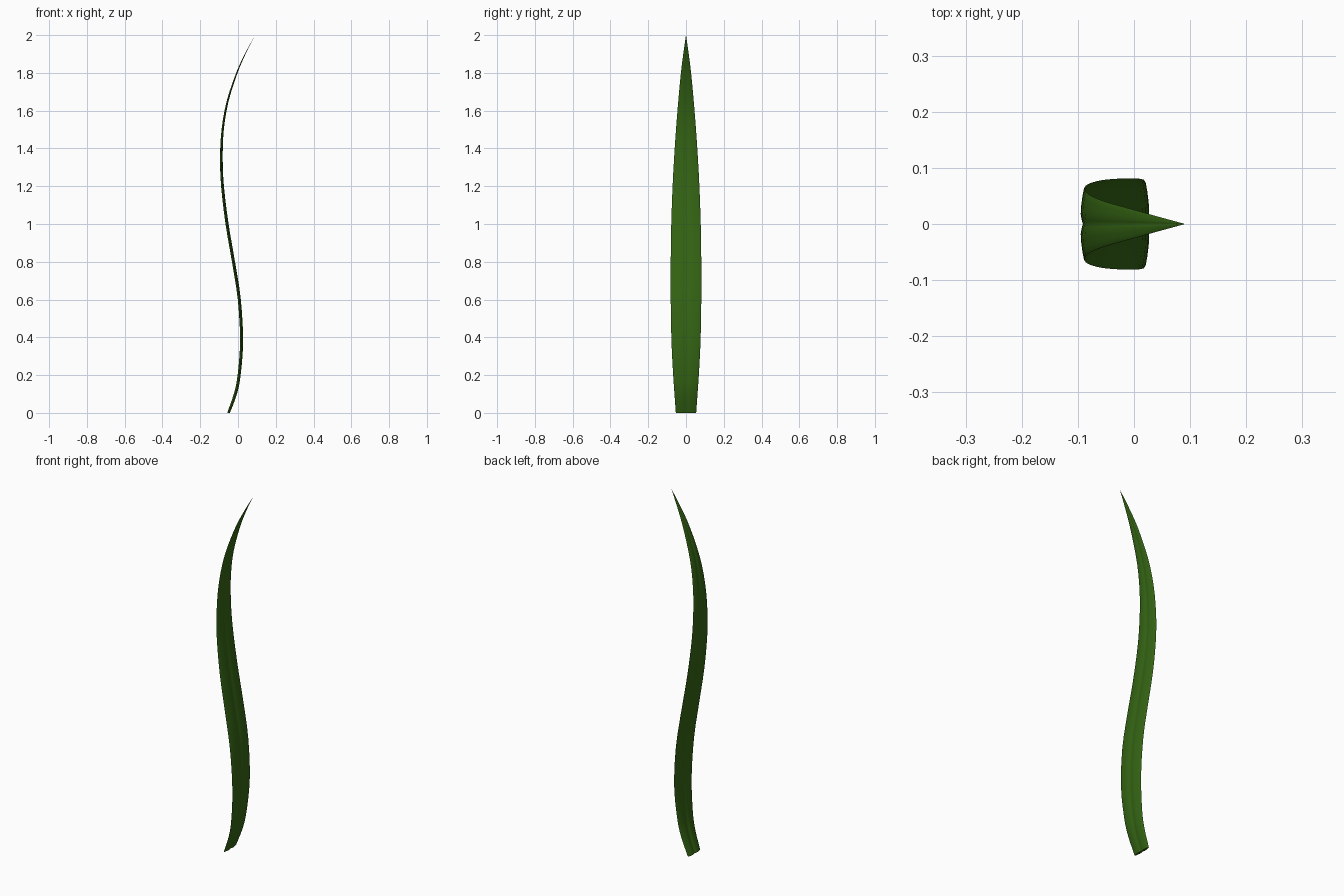
import bpy, bmesh
from mathutils import Vector

if "Cube" in bpy.data.objects:
    bpy.data.objects.remove(bpy.data.objects["Cube"])

# stations along the blade: z, centre x, half width, half thickness
STATIONS = [
    (0.00, -0.050, 0.054, 0.007), (0.10, -0.014, 0.061, 0.008),
    (0.20, 0.006, 0.068, 0.008), (0.38, 0.019, 0.077, 0.008),
    (0.60, 0.007, 0.081, 0.008), (0.80, -0.024, 0.081, 0.008),
    (1.00, -0.058, 0.078, 0.008), (1.20, -0.082, 0.071, 0.0075),
    (1.35, -0.088, 0.063, 0.007), (1.50, -0.081, 0.053, 0.006),
    (1.65, -0.055, 0.041, 0.005), (1.80, -0.006, 0.027, 0.0035),
    (1.90, 0.038, 0.0145, 0.002), (2.00, 0.090, 0.0003, 0.0002),
]
# lens section with a shallow midrib groove: (across, depth)
HALF = [(0, 0.45), (0.12, 0.75), (0.28, 1.0), (0.5, 0.9), (0.75, 0.6), (0.95, 0.25)]
FRONT = [(-y, d) for y, d in reversed(HALF[1:])] + HALF
SECTION = FRONT + [(1, 0)] + [(y, -d) for y, d in reversed(FRONT)] + [(-1, 0)]


def smooth_stations(pts, steps):
    out = []
    p = [Vector(q) for q in pts]
    p = [2 * p[0] - p[1]] + p + [2 * p[-1] - p[-2]]
    for a, b, c, d in zip(p, p[1:], p[2:], p[3:]):
        for i in range(steps):
            t = i / steps
            out.append(0.5 * (2 * b + (c - a) * t + (2 * a - 5 * b + 4 * c - d) * t * t
                              + (3 * b - a - 3 * c + d) * t ** 3))
    return out + [p[-2]]


# leaf blade lofted along the S-shaped spine
bm = bmesh.new()
stations = smooth_stations(STATIONS, 3)
rings = []
for i, (z, x, w, t) in enumerate(stations):
    a, b = stations[max(i - 1, 0)], stations[min(i + 1, len(stations) - 1)]
    tangent = Vector((b[1] - a[1], 0, b[0] - a[0])).normalized()
    normal = Vector((tangent.z, 0, -tangent.x))
    if i == 0:
        normal = Vector((1, 0, 0))
    rings.append([bm.verts.new(Vector((x, s * w, z)) + normal * d * t) for s, d in SECTION])
n = len(SECTION)
for r0, r1 in zip(rings, rings[1:]):
    for k in range(n):
        bm.faces.new((r0[k], r0[(k + 1) % n], r1[(k + 1) % n], r1[k]))
bm.faces.new(rings[0])
bm.faces.new(rings[-1])
bmesh.ops.recalc_face_normals(bm, faces=bm.faces)

mesh = bpy.data.meshes.new("leaf_blade")
bm.to_mesh(mesh)
bm.free()
leaf = bpy.data.objects.new("leaf_blade", mesh)
bpy.context.collection.objects.link(leaf)
green = bpy.data.materials.new("leaf_green")
green.diffuse_color = (0.035, 0.13, 0.007, 1)
green.use_nodes = True
green.node_tree.nodes["Principled BSDF"].inputs["Base Color"].default_value = green.diffuse_color
mesh.materials.append(green)

bpy.context.view_layer.objects.active = leaf
leaf.select_set(True)
bpy.ops.object.shade_smooth_by_angle(angle=0.8)
